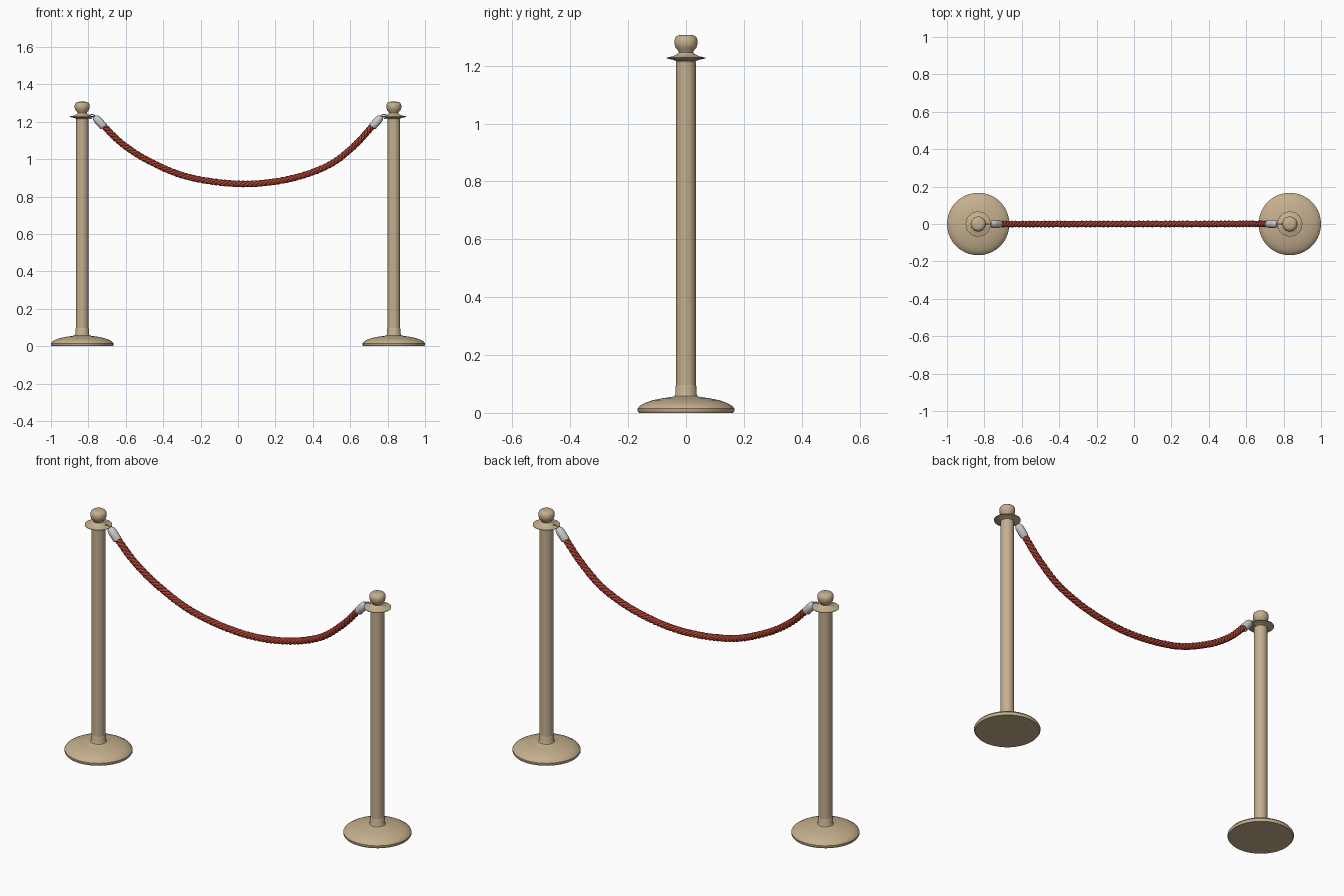
import bpy, bmesh, math
from mathutils import Vector

if "Cube" in bpy.data.objects:
    bpy.data.objects.remove(bpy.data.objects["Cube"])


def material(name, rgb):
    m = bpy.data.materials.new(name)
    m.diffuse_color = (*rgb, 1)
    m.use_nodes = True
    m.node_tree.nodes["Principled BSDF"].inputs["Base Color"].default_value = m.diffuse_color
    return m


brass = material("brass", (0.56, 0.43, 0.27))
red = material("red_rope", (0.38, 0.05, 0.03))


def lathe(name, profile, steps, mat=None, angle=35):
    """Revolve an (r, z) profile around z, closing the poles."""
    bm = bmesh.new()
    vs = [bm.verts.new((r, 0, z)) for r, z in profile]
    es = [bm.edges.new(p) for p in zip(vs, vs[1:])]
    bmesh.ops.spin(bm, geom=vs + es, cent=(0, 0, 0), axis=(0, 0, 1),
                   angle=math.tau, steps=steps)
    bmesh.ops.remove_doubles(bm, verts=bm.verts, dist=1e-5)
    bmesh.ops.recalc_face_normals(bm, faces=bm.faces)
    me = bpy.data.meshes.new(name)
    bm.to_mesh(me)
    bm.free()
    ob = bpy.data.objects.new(name, me)
    bpy.context.collection.objects.link(ob)
    if mat:
        me.materials.append(mat)
    smooth(ob, angle)
    return ob


def smooth(ob, angle=35):
    bpy.ops.object.select_all(action='DESELECT')
    ob.select_set(True)
    bpy.context.view_layer.objects.active = ob
    bpy.ops.object.shade_smooth_by_angle(angle=math.radians(angle))


def tube(name, points, radius, mat=None, cyclic=False):
    """Sweep a round section along points and turn it into a mesh."""
    cu = bpy.data.curves.new(name, 'CURVE')
    cu.dimensions = '3D'
    cu.bevel_depth = radius
    cu.bevel_resolution = 2
    cu.use_fill_caps = True
    sp = cu.splines.new('POLY')
    sp.points.add(len(points) - 1)
    for p, co in zip(sp.points, points):
        p.co = (*co, 1)
    sp.use_cyclic_u = cyclic
    ob = bpy.data.objects.new(name, cu)
    bpy.context.collection.objects.link(ob)
    if mat:
        cu.materials.append(mat)
    bpy.ops.object.select_all(action='DESELECT')
    ob.select_set(True)
    bpy.context.view_layer.objects.active = ob
    bpy.ops.object.convert(target='MESH')
    smooth(bpy.context.object, 60)
    return bpy.context.object


# Stanchion parts: domed base, pole, flange and knob
base = [(0, 0), (0.163, 0), (0.167, 0.006), (0.167, 0.015), (0.16, 0.024), (0.143, 0.034),
        (0.115, 0.044), (0.08, 0.051), (0.05, 0.055), (0.04, 0.058), (0.037, 0.064),
        (0.037, 0.088), (0.034, 0.096), (0, 0.096)]
pole = [(0, 0.05), (0.034, 0.05), (0.034, 1.212), (0, 1.212)]
flange = [(0, 1.206), (0.03, 1.206), (0.034, 1.216), (0.045, 1.221), (0.067, 1.225),
          (0.067, 1.228), (0.045, 1.233), (0.03, 1.24), (0.024, 1.247), (0, 1.247)]
knob = [(0, 1.235), (0.024, 1.244), (0.027, 1.252), (0.036, 1.262), (0.04, 1.275), (0.04, 1.288),
        (0.036, 1.299), (0.028, 1.305), (0.015, 1.307), (0, 1.307)]
for side, sx in (("left", -1), ("right", 1)):
    for part, prof in (("base", base), ("pole", pole), ("flange", flange), ("knob", knob)):
        lathe(f"{side}_{part}", prof, 40, brass).location.x = sx * 0.833

# Hanging rope path, interpolated through a few points
keys = [Vector((x, 0, z)) for x, z in (
    (-0.735, 1.195), (-0.62, 1.083), (-0.47, 0.987), (-0.26, 0.903), (0.02, 0.867),
    (0.27, 0.893), (0.48, 0.965), (0.62, 1.07), (0.735, 1.195))]
ext = [2 * keys[0] - keys[1], *keys, 2 * keys[-1] - keys[-2]]
path = []
for a, b, c, d in zip(ext, ext[1:], ext[2:], ext[3:]):
    for i in range(40):
        t = i / 40
        path.append(0.5 * (2 * b + (c - a) * t + (2 * a - 5 * b + 4 * c - d) * t * t
                           + (3 * b - a - 3 * c + d) * t ** 3))
path.append(keys[-1])

# Twisted strands
PITCH = 0.095
for k in range(4):
    strand, length = [], 0
    for i, p in enumerate(path):
        if i:
            length += (p - path[i - 1]).length
        tan = (path[min(i + 1, len(path) - 1)] - path[max(i - 1, 0)]).normalized()
        nor = Vector((-tan.z, 0, tan.x))
        a = math.tau * (length / PITCH + k / 4)
        strand.append(p + 0.0095 * (math.cos(a) * nor + math.sin(a) * Vector((0, 1, 0))))
    tube(f"rope_strand_{k + 1}", strand, 0.0085, red)

# Metal end caps and the small hooks that reach the flanges
cap = [(0, -0.036), (0.02, -0.036), (0.0215, -0.032), (0.0215, 0.012), (0.018, 0.028),
       (0.011, 0.036), (0, 0.037)]
for side, sx in (("left", -1), ("right", 1)):
    ferrule = lathe(f"{side}_rope_cap", cap, 24)
    ferrule.location = (sx * 0.742, 0, 1.2)
    ferrule.rotation_euler = (0, sx * math.radians(42), 0)
    hook = [Vector((sx * x, 0, z)) for x, z in (
        (0.762, 1.222), (0.766, 1.232), (0.775, 1.238), (0.787, 1.238), (0.796, 1.233),
        (0.797, 1.222), (0.789, 1.216), (0.78, 1.217))]
    tube(f"{side}_hook", hook, 0.003)
